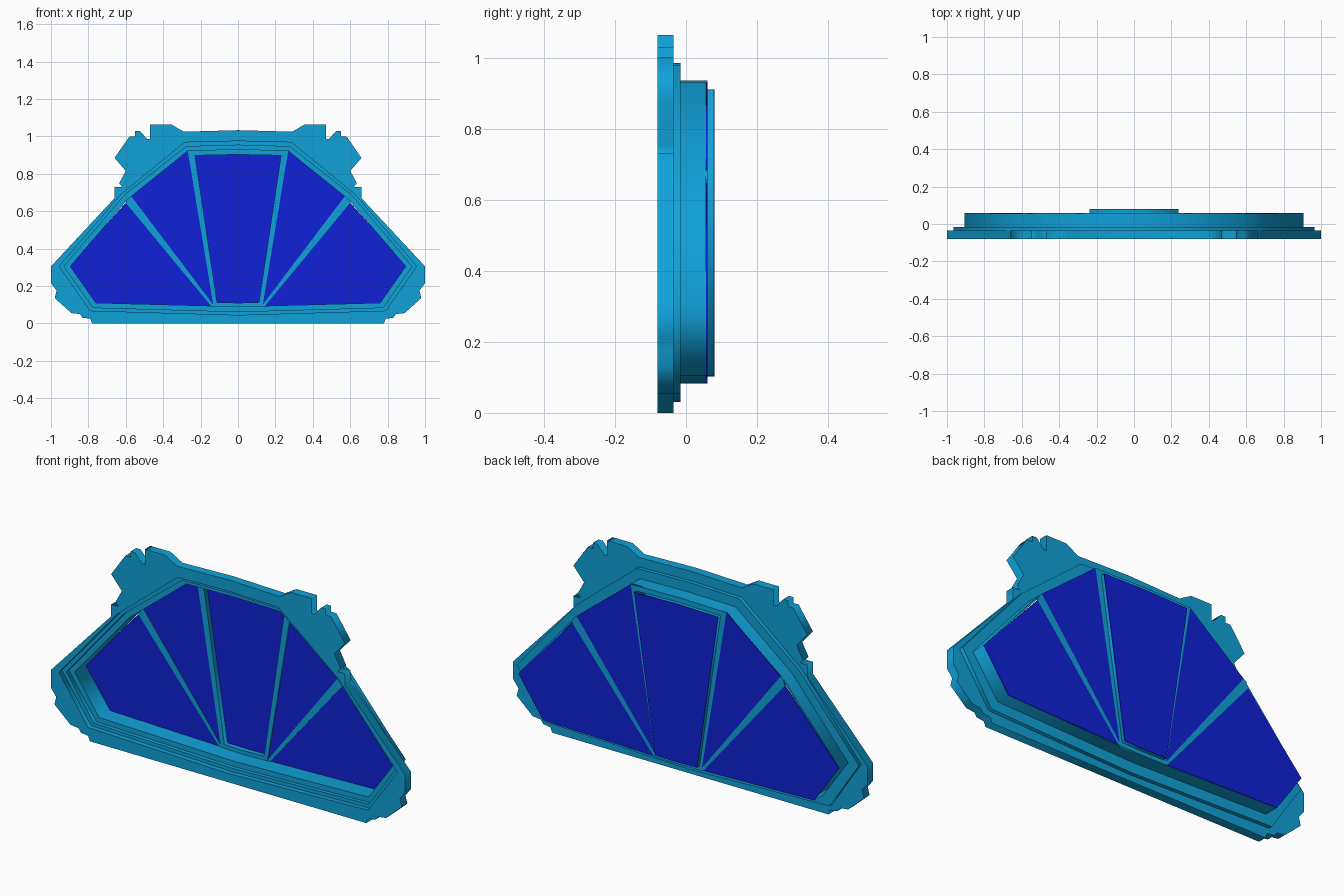
import bpy
from mathutils import Matrix

cube = bpy.data.objects.get("Cube")
if cube:
    bpy.data.objects.remove(cube, do_unlink=True)


def material(name, colour):
    m = bpy.data.materials.new(name)
    m.use_nodes = True
    m.diffuse_color = colour
    m.node_tree.nodes["Principled BSDF"].inputs["Base Color"].default_value = colour
    return m


CYAN = material("cyan frame", (0.005, 0.36, 0.69, 1))
BLUE = material("blue glass", (0.005, 0.015, 0.68, 1))


def mirrored(half):
    """Close a right-hand half outline with its mirror image."""
    return half + [(-x, z) for x, z in reversed(half) if x > 0]


def flip(points):
    return [(-x, z) for x, z in points]


def prism(name, loops, front, back, mat):
    """Extrude an outline, with optional holes, between two depths."""
    curve = bpy.data.curves.new(name, "CURVE")
    curve.dimensions = "2D"
    curve.fill_mode = "BOTH"
    curve.extrude = (back - front) / 2
    for loop in loops:
        spline = curve.splines.new("POLY")
        spline.points.add(len(loop) - 1)
        for p, (x, z) in zip(spline.points, loop):
            p.co = (x, z, 0, 1)
        spline.use_cyclic_u = True
    temp = bpy.data.objects.new(name + " outline", curve)
    bpy.context.scene.collection.objects.link(temp)
    bpy.context.view_layer.update()
    graph = bpy.context.evaluated_depsgraph_get()
    mesh = bpy.data.meshes.new_from_object(temp.evaluated_get(graph))
    bpy.data.objects.remove(temp, do_unlink=True)
    mesh.transform(Matrix.Translation((0, (front + back) / 2, 0))
                   @ Matrix.Rotation(1.5707963, 4, "X"))
    mesh.materials.clear()
    mesh.materials.append(mat)
    obj = bpy.data.objects.new(name, mesh)
    bpy.context.scene.collection.objects.link(obj)
    return obj


# Outlines, from the bottom round to the top
plate = mirrored([(0.78, 0), (0.79, 0.025), (0.83, 0.03), (0.845, 0.05),
                  (0.89, 0.055), (0.98, 0.135), (0.97, 0.175), (1, 0.215),
                  (1, 0.305), (0.66, 0.67), (0.66, 0.73), (0.62, 0.73),
                  (0.635, 0.75), (0.60, 0.815), (0.66, 0.885), (0.58, 1.0),
                  (0.55, 1.0), (0.55, 1.03), (0.525, 1.03), (0.485, 0.985),
                  (0.47, 0.985), (0.47, 1.063), (0.355, 1.063),
                  (0.29, 1.025), (0, 1.033)])
rebate = mirrored([(0, 0.045), (0.79, 0.068), (0.955, 0.305),
                   (0.625, 0.69), (0.285, 0.968), (0, 0.975)])
collar = mirrored([(0, 0.03), (0.80, 0.055), (0.965, 0.305),
                   (0.63, 0.70), (0.29, 0.977), (0, 0.985)])
lip = mirrored([(0, 0.063), (0.775, 0.085), (0.93, 0.305),
                (0.605, 0.688), (0.277, 0.945), (0, 0.953)])
well = mirrored([(0, 0.083), (0.765, 0.104), (0.905, 0.305),
                 (0.59, 0.675), (0.27, 0.93), (0, 0.935)])
well_inner = mirrored([(0, 0.09), (0.76, 0.11), (0.897, 0.305),
                       (0.585, 0.668), (0.267, 0.923), (0, 0.928)])

# Stepped frame and deep well
prism("front_plate", [plate, rebate], -0.08, -0.055, CYAN)
prism("inner_step", [plate, lip], -0.055, -0.035, CYAN)
prism("rear_collar", [collar, well_inner], -0.035, -0.015, CYAN)
prism("well_wall", [well, well_inner], -0.015, 0.056, CYAN)

# Side panes and the tapered bars between them
lower = [(0.14, 0.088), (0.765, 0.104), (0.905, 0.305), (0.60, 0.645)]
upper = [(0.132, 0.1), (0.575, 0.685), (0.27, 0.93)]
bar = [(0.13, 0.085), (0.14, 0.088), (0.60, 0.645), (0.59, 0.675),
       (0.575, 0.685), (0.132, 0.1)]
for side, place in (("left", list), ("right", flip)):
    prism(side + "_lower_pane", [place(lower)], 0.055, 0.06, BLUE)
    prism(side + "_upper_pane", [place(upper)], 0.055, 0.06, BLUE)
    prism(side + "_glazing_bar", [place(bar)], 0.053, 0.06, CYAN)

# Centre pane, set back in its own box
surround = mirrored([(0, 0.083), (0.13, 0.085), (0.27, 0.93), (0, 0.935)])
box = mirrored([(0, 0.103), (0.118, 0.105), (0.237, 0.905), (0, 0.91)])
box_inner = mirrored([(0, 0.11), (0.112, 0.112), (0.23, 0.898), (0, 0.903)])
prism("centre_surround", [surround, box_inner], 0.05, 0.06, CYAN)
prism("centre_box", [box, box_inner], 0.06, 0.077, CYAN)
prism("centre_pane", [box], 0.075, 0.08, BLUE)
